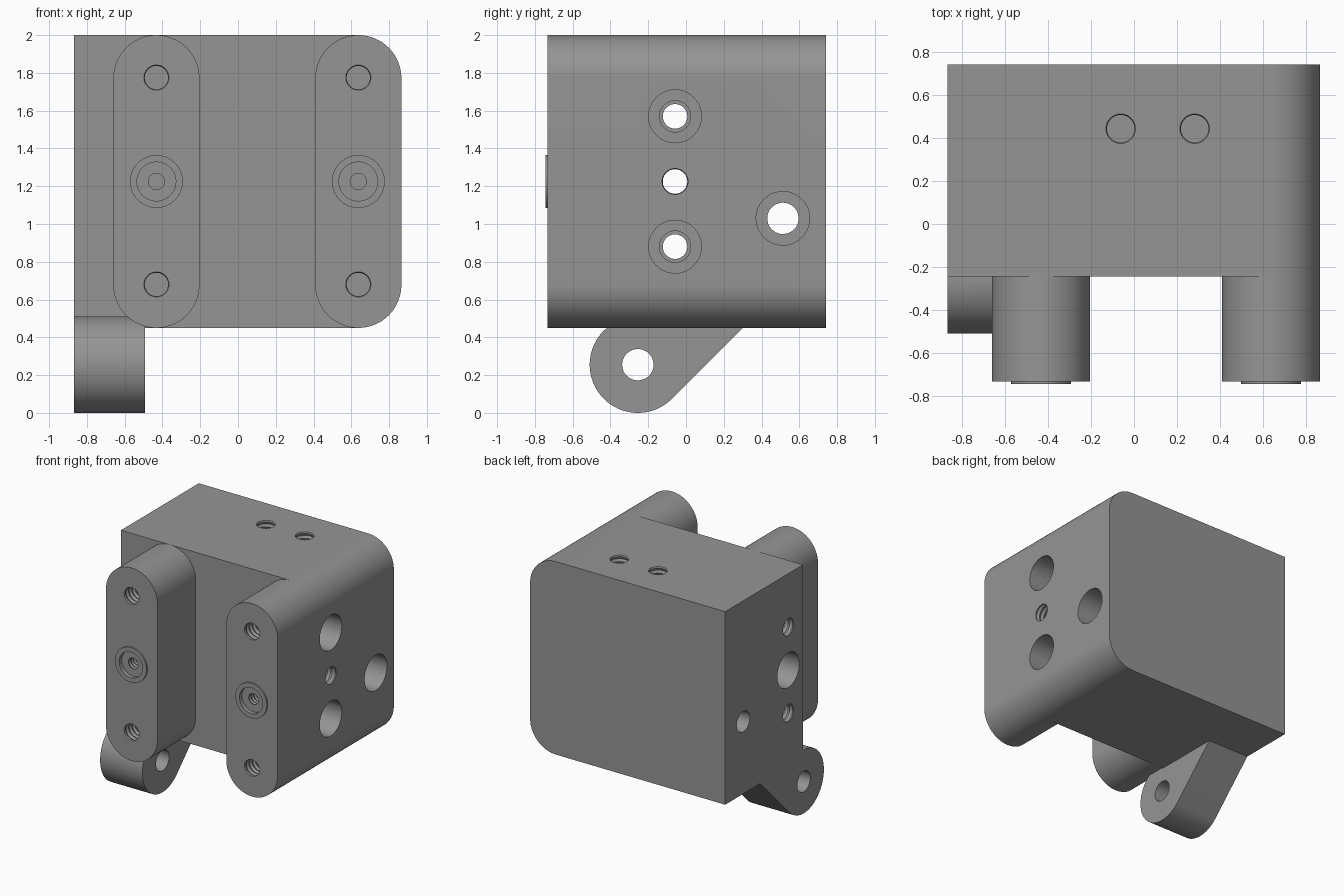
import bpy, bmesh, math
from mathutils import Vector, Matrix

cube = bpy.data.objects.get("Cube")
if cube:
    bpy.data.objects.remove(cube, do_unlink=True)

grey = bpy.data.materials.new("machined grey")
grey.use_nodes = True
COLOUR = (0.3, 0.3, 0.3, 1)
grey.diffuse_color = COLOUR
grey.node_tree.nodes["Principled BSDF"].inputs["Base Color"].default_value = COLOUR

LEFT, RIGHT, BACK, FACE, FRONT = 0.865, -0.868, 0.742, -0.245, -0.732
BOTTOM, TOP, R = 0.45, 2.0, 0.228
LEGS = {"right": -0.432, "left": LEFT - R}
MID = (BOTTOM + TOP) / 2


def finish(name, bm):
    bmesh.ops.recalc_face_normals(bm, faces=bm.faces)
    mesh = bpy.data.meshes.new(name)
    bm.to_mesh(mesh)
    bm.free()
    mesh.materials.append(grey)
    ob = bpy.data.objects.new(name, mesh)
    bpy.context.collection.objects.link(ob)
    return ob


def arc(cx, cy, r, a0, a1, n=24):
    angles = [math.radians(a0 + (a1 - a0) * i / n) for i in range(n + 1)]
    return [(cx + r * math.cos(a), cy + r * math.sin(a)) for a in angles]


def prism(name, outline, place, start, end):
    """Extrude a 2D outline; place(a, b, depth) gives the 3D point."""
    bm = bmesh.new()
    face = bm.faces.new([bm.verts.new(place(a, b, start)) for a, b in outline])
    new = bmesh.ops.extrude_face_region(bm, geom=[face])["geom"]
    shift = Vector(place(0, 0, end)) - Vector(place(0, 0, start))
    bmesh.ops.translate(bm, vec=shift, verts=[v for v in new if isinstance(v, bmesh.types.BMVert)])
    return finish(name, bm)


def lathe(bm, profile, origin, direction, closed=False, n=40):
    """Revolve (radius, depth) points about an axis starting at origin."""
    m = Matrix.Translation(origin) @ Vector(direction).to_track_quat("Z", "Y").to_matrix().to_4x4()
    rings = [[bm.verts.new(m @ Vector((r * math.cos(k * math.tau / n), r * math.sin(k * math.tau / n), t)))
              for k in range(n)] for r, t in profile]
    pairs = list(zip(rings, rings[1:]))
    if closed:
        pairs.append((rings[-1], rings[0]))
    else:
        bm.faces.new(rings[0])
        bm.faces.new(rings[-1])
    for a, b in pairs:
        for k in range(n):
            j = (k + 1) % n
            bm.faces.new((a[k], a[j], b[j], b[k]))


def thread(r, t0, t1, pitch=0.04):
    """Zigzag profile of a tapped hole."""
    count = round((t1 - t0) / pitch)
    points = []
    for i in range(count):
        t = t0 + i * pitch
        points += [(r, t), (r * 1.15, t + pitch / 2)]
    return points + [(r, t1)]


def combine(target, tool, operation):
    mod = target.modifiers.new(operation.title(), "BOOLEAN")
    mod.operation, mod.solver, mod.object = operation, "EXACT", tool
    bpy.ops.object.select_all(action="DESELECT")
    bpy.context.view_layer.objects.active = target
    target.select_set(True)
    bpy.ops.object.modifier_apply(modifier=mod.name)
    bpy.data.objects.remove(tool, do_unlink=True)


def along_y(a, b, d):
    return (a, d, b)


def along_x(a, b, d):
    return (d, a, b)


# Main block, rounded along its left edges
lx = LEGS["left"]
outline = ([(RIGHT, BOTTOM)] + arc(lx, BOTTOM + R, R, -90, 0)
           + arc(lx, TOP - R, R, 0, 90) + [(RIGHT, TOP)])
body = prism("clamp_body", outline, along_y, FACE, BACK)

# Two upright legs with round ends
for side, x in LEGS.items():
    stadium = arc(x, BOTTOM + R, R, -180, -90) + arc(x, BOTTOM + R, R, -90, 0)[1:]
    stadium += arc(x, TOP - R, R, 0, 90) + arc(x, TOP - R, R, 90, 180)[1:]
    combine(body, prism(side + "_leg", stadium, along_y, FRONT, FACE), "UNION")

# Pivot lug hanging from the lower right edge
LUG = 0.255
lug_outline = arc(-LUG, LUG, LUG, -45, -270, 48) + [(0.36, 2 * LUG)]
combine(body, prism("pivot_lug", lug_outline, along_x, RIGHT, -0.492), "UNION")

# Holes, gathered in one cutter
cut = bmesh.new()
WIDTH = LEFT - RIGHT
END = WIDTH + 0.03
Y = -0.058
for z in (0.88, 1.57):
    lathe(cut, [(0.14, -0.03), (0.14, 0.3), (0.083, 0.3), (0.083, 1.1)] + thread(0.065, 1.1, END),
          (LEFT, Y, z), (-1, 0, 0))
lathe(cut, [(0.14, -0.03), (0.14, 0.3), (0.083, 0.3), (0.083, 1.1)] + thread(0.065, 1.1, END),
      (RIGHT, Y, 1.225), (1, 0, 0))
lathe(cut, [(0.142, -0.03), (0.142, 0.5), (0.083, 0.5), (0.083, END)], (LEFT, 0.513, 1.03), (-1, 0, 0))
lathe(cut, [(0.083, -0.03), (0.083, 0.5)], (RIGHT, -LUG, LUG), (1, 0, 0))
for x in (-0.062, 0.282):
    lathe(cut, thread(0.064, -0.03, 0.41), (x, 0.443, TOP), (0, 0, -1))
for x in LEGS.values():
    for z in (MID - 0.545, MID + 0.55):
        lathe(cut, thread(0.062, -0.03, 0.37), (x, FRONT, z), (0, 1, 0))
    lathe(cut, [(0.103, -0.03), (0.103, 0.02)] + thread(0.043, 0.02, 0.32, 0.03), (x, FRONT, 1.225), (0, 1, 0))
combine(body, finish("hole_cutter", cut), "DIFFERENCE")
parts = [body]

# Thin raised locating rings on the leg faces
for side, x in LEGS.items():
    bm = bmesh.new()
    lathe(bm, [(0.14, -0.012), (0.14, 0), (0.103, 0), (0.103, -0.012)], (x, FRONT, 1.225), (0, 1, 0), closed=True)
    parts.append(finish(side + "_locating_ring", bm))

# Smooth the curves, keep the machined edges sharp
bpy.ops.object.select_all(action="DESELECT")
for ob in parts:
    ob.select_set(True)
bpy.context.view_layer.objects.active = body
bpy.ops.object.shade_smooth_by_angle(angle=math.radians(30))
